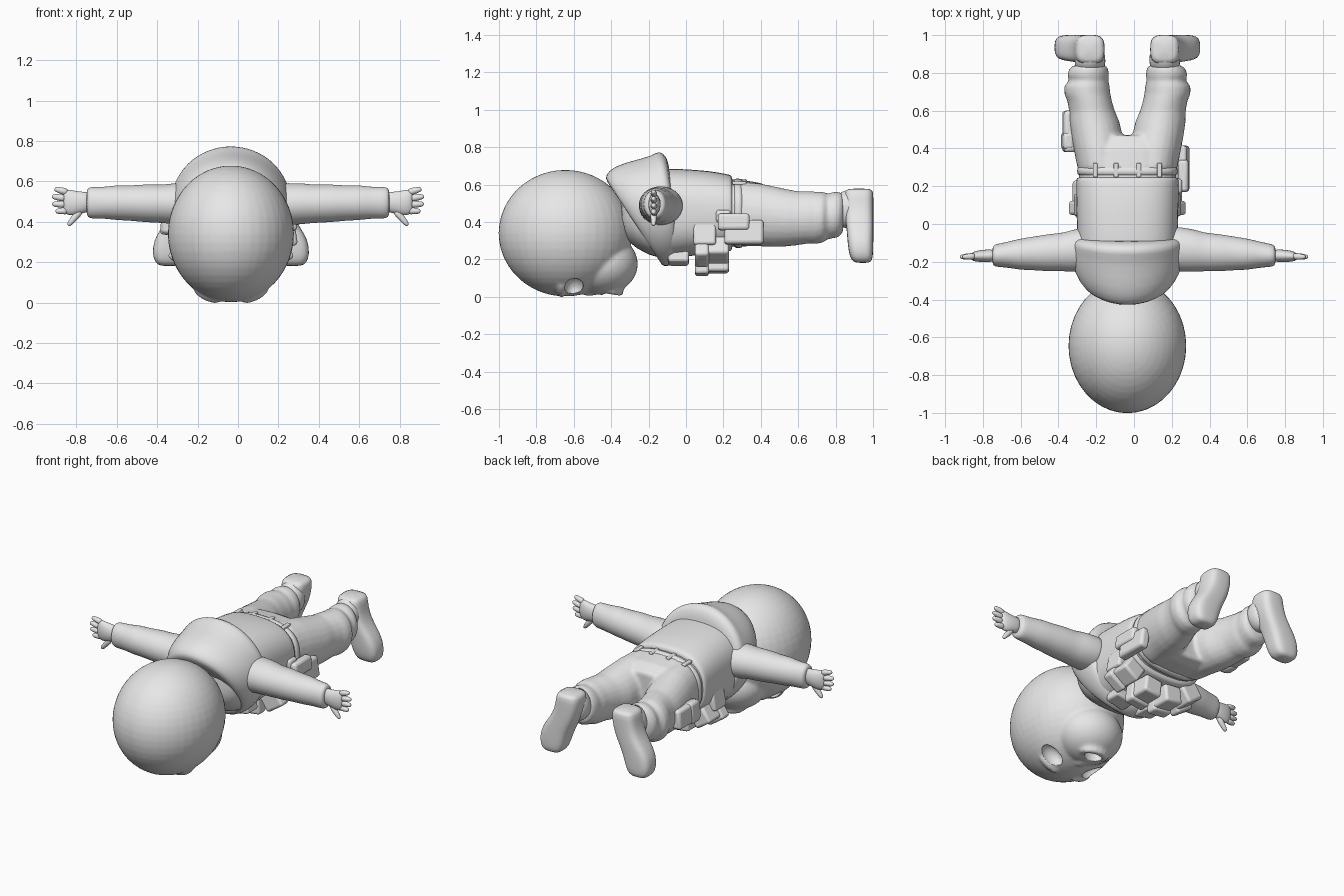
import bpy, bmesh, math
from mathutils import Vector, Matrix

if "Cube" in bpy.data.objects:
    bpy.data.objects.remove(bpy.data.objects["Cube"])

CX = -0.035                      # body midline
grey = bpy.data.materials.new("plain grey")
grey.diffuse_color = (0.8, 0.8, 0.8, 1)
grey.use_nodes = True
grey.node_tree.nodes["Principled BSDF"].inputs["Base Color"].default_value = grey.diffuse_color


def finish(bm, name, mirror=False, subsurf=0, voxel=0, cx=CX, bevel=0):
    bmesh.ops.recalc_face_normals(bm, faces=bm.faces)
    me = bpy.data.meshes.new(name)
    bm.to_mesh(me)
    bm.free()
    me.materials.append(grey)
    for p in me.polygons:
        p.use_smooth = True
    ob = bpy.data.objects.new(name, me)
    ob.location.x = cx
    bpy.context.collection.objects.link(ob)
    if bevel:
        m = ob.modifiers.new("bevel", 'BEVEL')
        m.width, m.segments = bevel, 3
    if mirror:
        m = ob.modifiers.new("mirror", 'MIRROR')
        m.use_clip = m.use_mirror_merge = False
    if subsurf:
        ob.modifiers.new("subsurf", 'SUBSURF').levels = subsurf
        ob.modifiers["subsurf"].render_levels = subsurf
    if voxel:
        m = ob.modifiers.new("blend", 'REMESH')
        m.mode, m.voxel_size, m.use_smooth_shade = 'VOXEL', voxel, True
        m = ob.modifiers.new("soften", 'SMOOTH')
        m.factor, m.iterations = 0.5, 3
    return ob


def loft(bm, rings, p=2.0, n=24):
    """Skin rings given as (centre, half axis a, half axis b); p > 2 is boxier."""
    loops = []
    for c, a, b in rings:
        c, a, b = Vector(c), Vector(a), Vector(b)
        loop = []
        for i in range(n):
            t = 2 * math.pi * i / n
            co, si = math.cos(t), math.sin(t)
            u = math.copysign(abs(co) ** (2 / p), co)
            v = math.copysign(abs(si) ** (2 / p), si)
            loop.append(bm.verts.new(c + a * u + b * v))
        loops.append(loop)
    for l0, l1 in zip(loops, loops[1:]):
        for i in range(n):
            j = (i + 1) % n
            bm.faces.new((l0[i], l0[j], l1[j], l1[i]))
    bm.faces.new(loops[0])
    bm.faces.new(loops[-1])


def along_y(rows):               # rows: y, x, z, half width x, half height z
    return [((x, y, z), (rx, 0, 0), (0, 0, rz)) for y, x, z, rx, rz in rows]


def along_x(rows):               # rows: x, y, z, half depth y, half height z
    return [((x, y, z), (0, ry, 0), (0, 0, rz)) for x, y, z, ry, rz in rows]


def ball(bm, c, r, rot=(0, 0, 0)):
    m = Matrix.LocRotScale(Vector(c), None, None)
    for k, ax in zip(rot, 'XYZ'):
        m = m @ Matrix.Rotation(k, 4, ax)
    bmesh.ops.create_uvsphere(bm, u_segments=40, v_segments=24, radius=1,
                              matrix=m @ Matrix.Diagonal((*r, 1)))


def box(bm, c, s, ry=0):
    m = Matrix.Translation(c) @ Matrix.Rotation(ry, 4, 'Y') @ Matrix.Diagonal((*s, 1))
    bmesh.ops.create_cube(bm, size=1, matrix=m)


# Head with jaw, nose, brows and lips, face turned down
bm = bmesh.new()
ball(bm, (0, -.645, .34), (.312, .357, .338))
ball(bm, (0, -.45, .175), (.20, .192, .165))
ball(bm, (0, -.515, .032), (.035, .05, .028))
for i in range(16):
    t = math.pi * i / 8
    ball(bm, (.075 * math.cos(t), -.41 + .055 * math.sin(t), .035 - .01 * math.sin(t)),
         (.022, .022, .022))
for s in (-1, 1):
    ball(bm, (s * .12, -.665, .035), (.07, .025, .025), (0, -s * .45, 0))
head = finish(bm, "head", voxel=.011)

# Eye and mouth openings
bm = bmesh.new()
for s in (-1, 1):
    ball(bm, (s * .15, -.60, .055), (.075, .05, .055), (0, -s * .5, 0))
ball(bm, (0, -.41, .03), (.06, .04, .06))
cutter = finish(bm, "face_cutter")
cutter.hide_render = True
cutter.hide_viewport = True
cut = head.modifiers.new("openings", 'BOOLEAN')
cut.operation, cut.object, cut.solver = 'DIFFERENCE', cutter, 'EXACT'

# Jacket body
bm = bmesh.new()
loft(bm, along_y([
    (-.36, 0, .47, .18, .13), (-.27, 0, .455, .24, .20), (-.13, 0, .44, .268, .25),
    (0, 0, .45, .268, .232), (.12, 0, .45, .272, .225), (.22, 0, .448, .272, .208),
    (.245, 0, .447, .272, .203), (.25, 0, .447, .25, .18)]), p=2.6, n=32)
finish(bm, "jacket", subsurf=1)

# Hood: tilted rings from (top y, top z, bottom y, bottom z, half width)
bm = bmesh.new()
rings = []
for yt, zt, yb, zb, w in [
        (-.40, .58, -.14, .24, .19), (-.425, .62, -.14, .18, .225),
        (-.435, .65, -.12, .16, .25), (-.385, .70, -.08, .165, .285),
        (-.28, .73, -.05, .185, .302), (-.18, .755, -.04, .20, .302),
        (-.145, .785, -.04, .21, .298), (-.10, .75, -.04, .22, .285),
        (-.088, .68, -.04, .24, .25)]:
    rings.append(((0, (yt + yb) / 2, (zt + zb) / 2), (w, 0, 0),
                  (0, (yt - yb) / 2, (zt - zb) / 2)))
loft(bm, rings, n=32)
finish(bm, "hood", subsurf=1)

# Sleeves with soft folds
bm = bmesh.new()
loft(bm, along_x([
    (.16, -.13, .485, .125, .11), (.25, -.135, .487, .118, .104), (.33, -.142, .49, .112, .102),
    (.37, -.148, .488, .102, .094), (.45, -.152, .492, .100, .096), (.54, -.156, .492, .088, .086),
    (.60, -.16, .495, .084, .088), (.66, -.162, .494, .070, .078), (.72, -.166, .494, .062, .08),
    (.745, -.167, .495, .056, .074), (.75, -.167, .495, .035, .05)]))
finish(bm, "sleeves", mirror=True, subsurf=1, cx=0)

# Hands: palm, four fingers and a thumb
bm = bmesh.new()
loft(bm, along_x([(.72, -.167, .50, .03, .05), (.77, -.168, .495, .034, .052),
                  (.82, -.170, .492, .032, .064), (.855, -.172, .50, .024, .062),
                  (.865, -.172, .50, .012, .05)]))
for p0, p1 in [((.84, .545), (.905, .562)), ((.85, .515), (.918, .525)),
               ((.85, .485), (.916, .488)), ((.84, .455), (.90, .452)),
               ((.775, .46), (.838, .385))]:
    a = Vector((p0[0], -.171, p0[1]))
    d = Vector((p1[0], -.174, p1[1])) - a
    side = d.cross(Vector((0, 1, 0))).normalized()
    loft(bm, [(a + d * t, side * r, (0, r, 0)) for t, r in
              ((0, .02), (.5, .017), (.9, .014), (1.06, .007))], n=12)
finish(bm, "hands", mirror=True, subsurf=1, cx=0)

# Trousers: seat and two legs blended together, with folds at knee and cuff
bm = bmesh.new()
loft(bm, along_y([(.20, 0, .445, .255, .18), (.30, 0, .447, .26, .178),
                  (.40, 0, .44, .262, .168), (.47, 0, .43, .20, .14)]), p=2.6)
leg = [(.30, .14, .443, .125, .172), (.40, .15, .437, .135, .168), (.47, .162, .428, .136, .162),
       (.54, .175, .422, .133, .153), (.60, .188, .42, .121, .144), (.65, .20, .424, .118, .14),
       (.69, .212, .422, .122, .14), (.73, .214, .425, .120, .136), (.76, .205, .43, .104, .122),
       (.79, .208, .437, .110, .124), (.82, .205, .44, .104, .120), (.84, .20, .45, .085, .10)]
for s in (-1, 1):
    loft(bm, along_y([(r[0], s * r[1], *r[2:]) for r in leg]))
finish(bm, "trousers", voxel=.011)

# Boots: ankle plus foot with a flat sole, toes down and outward
bm = bmesh.new()
loft(bm, along_y([(.80, .20, .46, .08, .09), (.86, .197, .47, .082, .105),
                  (.93, .197, .475, .082, .11)]))
loft(bm, [((x, y, z), (rx, 0, 0), (0, ry, 0)) for z, x, y, rx, ry in [
    (.18, .305, .945, .04, .035), (.195, .305, .94, .07, .057), (.24, .302, .935, .088, .066),
    (.31, .288, .932, .094, .07), (.37, .255, .93, .09, .072), (.43, .22, .926, .082, .076),
    (.50, .20, .924, .08, .078), (.56, .197, .924, .078, .078), (.58, .197, .926, .06, .065)]],
    p=3.2)
finish(bm, "boots", mirror=True, subsurf=1)

# Belt and its loops
bm = bmesh.new()
loft(bm, along_y([(.255, 0, .447, .245, .17), (.256, 0, .447, .268, .188),
                  (.305, 0, .445, .268, .185), (.306, 0, .445, .245, .17)]), p=2.6, n=48)
finish(bm, "belt").modifiers.new("subsurf", 'SUBSURF')
bm = bmesh.new()
for x in (-.17, -.06, .06, .17):
    box(bm, (x, .285, .628 - abs(x) * .12), (.025, .075, .018))
finish(bm, "belt_loops", bevel=.005)

# Front pouches with flaps, in a row round the waist
bm = bmesh.new()
for x, z, tilt in [(-.215, .25, .6), (-.075, .185, .12), (.075, .185, -.12), (.215, .25, -.6)]:
    box(bm, (x, .145, z), (.12, .17, .11), tilt)
    box(bm, (x * 1.06, .085, z - .012), (.132, .075, .115), tilt)
finish(bm, "waist_pouches", bevel=.016)

# Chest pouches and straps
bm = bmesh.new()
for s in (-1, 1):
    box(bm, (s * .10, -.04, .215), (.13, .11, .08), -s * .2)
    box(bm, (s * .25, .10, .335), (.05, .12, .12), -s * .2)
finish(bm, "chest_pouches", bevel=.014)

# Hip holster on one side, thigh pouch on the other
bm = bmesh.new()
box(bm, (.292, .31, .345), (.06, .21, .13), -.15)
box(bm, (.298, .255, .40), (.055, .17, .09), -.1)
box(bm, (.27, .20, .43), (.04, .08, .07))
finish(bm, "hip_holster", bevel=.018)
bm = bmesh.new()
box(bm, (-.308, .49, .40), (.065, .22, .12), .1)
box(bm, (-.316, .44, .40), (.06, .09, .13), .1)
finish(bm, "thigh_pouch", bevel=.018)

# Smooth shading with sharp edges kept on boxed gear
for ob in bpy.context.scene.objects:
    ob.select_set(False)
for name in ("belt_loops", "waist_pouches", "chest_pouches", "hip_holster", "thigh_pouch"):
    ob = bpy.data.objects[name]
    ob.select_set(True)
    bpy.context.view_layer.objects.active = ob
bpy.ops.object.shade_smooth_by_angle(angle=math.radians(40))
